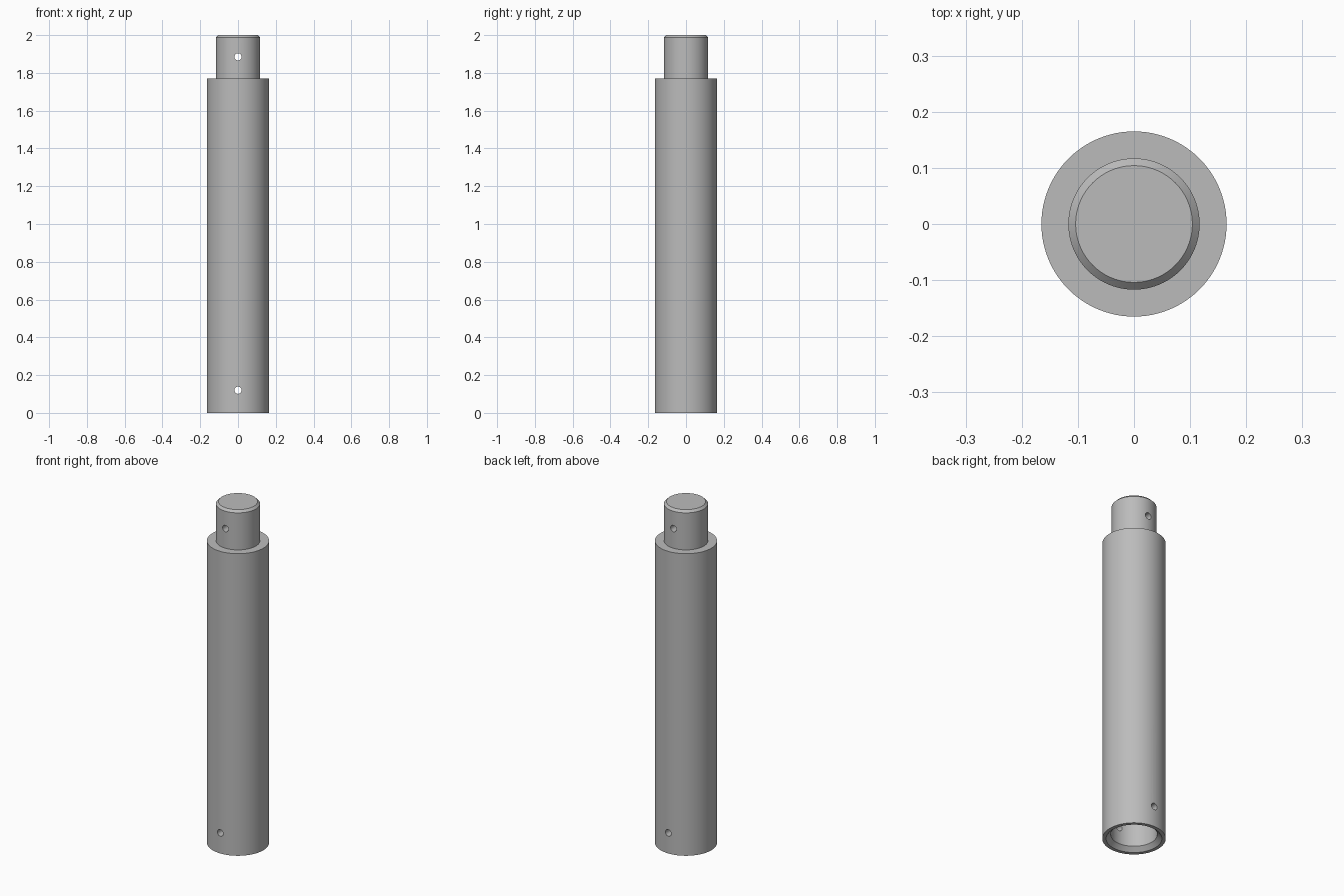
import bpy
import bmesh
import math
from mathutils import Matrix

cube = bpy.data.objects.get("Cube")
if cube:
    bpy.data.objects.remove(cube)

SEGMENTS = 96
BODY_R, TENON_R, SOCKET_R = 0.165, 0.117, 0.121
SHOULDER_Z, TOP_Z, SOCKET_Z = 1.77, 2.0, 0.24
TOP_BEVEL, MOUTH_BEVEL = 0.013, 0.024
PIN_R = 0.019

grey = bpy.data.materials.new("satin grey metal")
grey.use_nodes = True
colour = (0.5, 0.5, 0.5, 1)
grey.diffuse_color = colour
grey.node_tree.nodes["Principled BSDF"].inputs["Base Color"].default_value = colour


def add_object(name, bm):
    mesh = bpy.data.meshes.new(name)
    bmesh.ops.recalc_face_normals(bm, faces=bm.faces)
    bm.to_mesh(mesh)
    bm.free()
    mesh.materials.append(grey)
    obj = bpy.data.objects.new(name, mesh)
    bpy.context.collection.objects.link(obj)
    return obj


def lathe(name, profile):
    """Stack rings along the (radius, height) profile and cap both ends."""
    bm = bmesh.new()
    rings = []
    for r, z in profile:
        angles = [2 * math.pi * i / SEGMENTS for i in range(SEGMENTS)]
        rings.append([bm.verts.new((r * math.cos(a), r * math.sin(a), z)) for a in angles])
    for low, high in zip(rings, rings[1:]):
        for i in range(SEGMENTS):
            j = (i + 1) % SEGMENTS
            bm.faces.new((low[i], low[j], high[j], high[i]))
    bm.faces.new(rings[0])
    bm.faces.new(rings[-1])
    return add_object(name, bm)


# Post: socket floor, chamfered mouth, body, shoulder and chamfered tenon
post = lathe("post", [
    (SOCKET_R, SOCKET_Z),
    (SOCKET_R, MOUTH_BEVEL),
    (SOCKET_R + MOUTH_BEVEL, 0),
    (BODY_R, 0),
    (BODY_R, SHOULDER_Z),
    (TENON_R, SHOULDER_Z),
    (TENON_R, TOP_Z - TOP_BEVEL),
    (TENON_R - TOP_BEVEL, TOP_Z),
])

# Pin holes drilled front to back through the socket and the tenon
for name, z in (("socket_pin_cutter", 0.12), ("tenon_pin_cutter", 1.885)):
    bm = bmesh.new()
    bmesh.ops.create_cone(
        bm, cap_ends=True, segments=32, radius1=PIN_R, radius2=PIN_R, depth=0.5,
        matrix=Matrix.Translation((0, 0, z)) @ Matrix.Rotation(math.pi / 2, 4, "X"))
    cutter = add_object(name, bm)
    cutter.hide_render = True
    cut = post.modifiers.new(name, "BOOLEAN")
    cut.operation = "DIFFERENCE"
    cut.solver = "EXACT"
    cut.object = cutter
    bpy.context.view_layer.objects.active = post
    bpy.ops.object.modifier_apply(modifier=cut.name)
    bpy.data.objects.remove(cutter)

# Smooth round walls, crisp rims
bpy.ops.object.select_all(action="DESELECT")
post.select_set(True)
bpy.context.view_layer.objects.active = post
bpy.ops.object.shade_smooth_by_angle(angle=math.radians(30))
